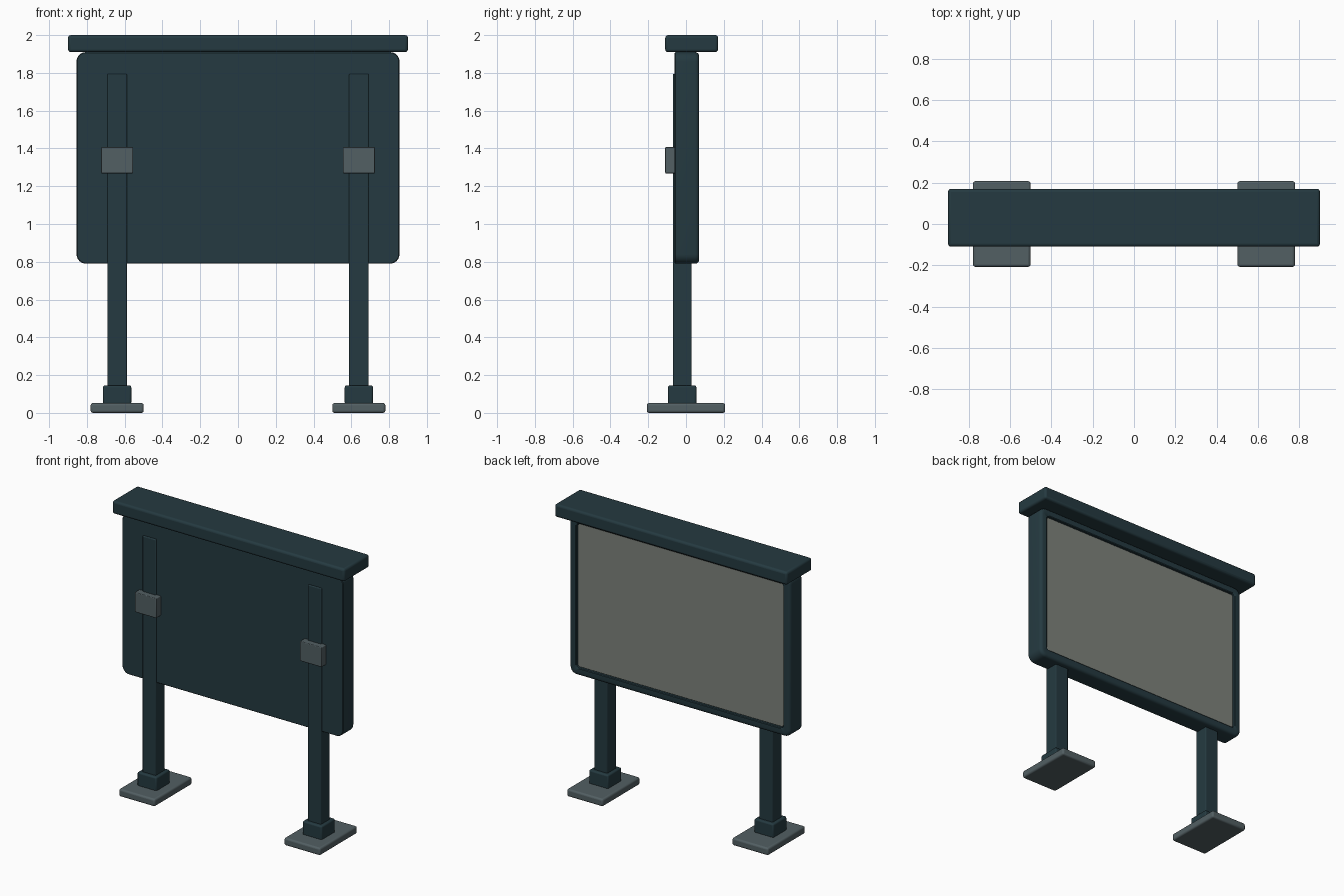
import bpy, math

if "Cube" in bpy.data.objects:
    bpy.data.objects.remove(bpy.data.objects["Cube"])


def material(name, rgb):
    m = bpy.data.materials.new(name)
    m.diffuse_color = (*rgb, 1)
    m.use_nodes = True
    m.node_tree.nodes["Principled BSDF"].inputs["Base Color"].default_value = m.diffuse_color
    return m


DARK = material("dark_paint", (0.018, 0.042, 0.052))
METAL = material("grey_metal", (0.085, 0.115, 0.125))
PANEL = material("panel_face", (0.21, 0.225, 0.20))


def finish(ob, mat):
    ob.data.materials.append(mat)
    bpy.ops.object.select_all(action='DESELECT')
    ob.select_set(True)
    bpy.context.view_layer.objects.active = ob
    bpy.ops.object.shade_smooth_by_angle(angle=math.radians(35))


def box(name, lo, hi, mat, bevel):
    """Bevelled box between two corners."""
    bpy.ops.mesh.primitive_cube_add(size=1)
    ob = bpy.context.object
    ob.name = name
    for v in ob.data.vertices:
        v.co = [(a + b) / 2 + c * (b - a) for a, b, c in zip(lo, hi, v.co)]
    mod = ob.modifiers.new("bevel", 'BEVEL')
    mod.width, mod.segments = bevel, 3
    finish(ob, mat)


def rounded_loft(name, rings, zc, mat, seg=6):
    """Loft rounded rectangles (half width, half height, radius, y), capped at both ends."""
    verts, faces, n = [], [], 4 * (seg + 1)
    for w, h, r, y in rings:
        for q, (sx, sz) in enumerate([(1, 1), (-1, 1), (-1, -1), (1, -1)]):
            for i in range(seg + 1):
                a = math.pi / 2 * (q + i / seg)
                verts.append((sx * (w - r) + r * math.cos(a), y,
                              zc + sz * (h - r) + r * math.sin(a)))
    for k in range(len(rings) - 1):
        for i in range(n):
            j = (i + 1) % n
            faces.append((k * n + j, k * n + i, (k + 1) * n + i, (k + 1) * n + j))
    faces.append(tuple(range(n)))
    faces.append(tuple(reversed(range((len(rings) - 1) * n, len(rings) * n))))
    me = bpy.data.meshes.new(name)
    me.from_pydata(verts, [], faces)
    ob = bpy.data.objects.new(name, me)
    bpy.context.collection.objects.link(ob)
    finish(ob, mat)


# Cabinet: crisp front edge, rounded rear edge, recessed opening facing +y
W, H, ZC, B = 0.855, 0.56, 1.35, 0.022
rings = [(W - 0.004, H - 0.004, 0.046, -0.06), (W, H, 0.05, -0.056)]
for i in range(5):
    a = math.pi / 2 * i / 4
    d = B * (1 - math.cos(a))
    rings.append((W - d, H - d, 0.05 - d, 0.07 - B + B * math.sin(a)))
rings += [(0.805, 0.51, 0.02, 0.07), (0.80, 0.505, 0.018, 0.066), (0.80, 0.505, 0.018, 0.05)]
rounded_loft("display_cabinet", rings, ZC, DARK)

# Display face set into the opening
rounded_loft("display_face", [(0.795, 0.5, 0.016, 0.045), (0.795, 0.5, 0.016, 0.058)], ZC, PANEL)

# Roof cap
box("roof_cap", (-0.9, -0.11, 1.91), (0.9, 0.17, 2.0), DARK, 0.015)

# Legs with collar, base plate and clamp on each side
for side, x in (("left", -0.64), ("right", 0.64)):
    def part(name, w, y0, y1, z0, z1, mat, bevel):
        box(f"{side}_{name}", (x - w, y0, z0), (x + w, y1, z1), mat, bevel)
    part("post", 0.052, -0.07, 0.03, 0.04, 1.795, DARK, 0.006)
    part("post_collar", 0.075, -0.095, 0.055, 0.045, 0.145, DARK, 0.01)
    part("base_plate", 0.14, -0.207, 0.207, 0.0, 0.052, METAL, 0.012)
    part("clamp", 0.084, -0.11, -0.055, 1.268, 1.407, METAL, 0.005)
